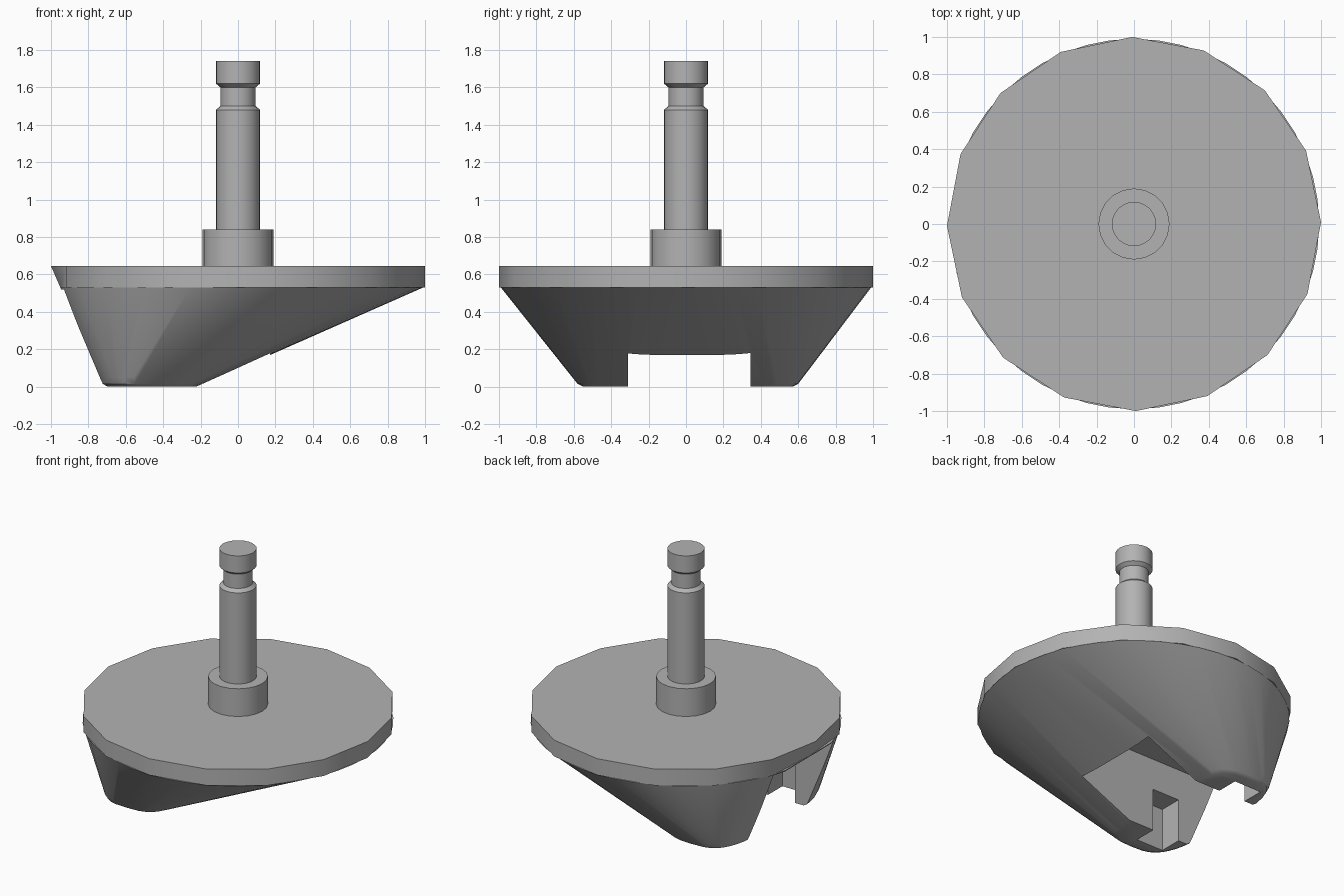
import bpy
import bmesh
from math import cos, sin, tau, radians, copysign

if "Cube" in bpy.data.objects:
    bpy.data.objects.remove(bpy.data.objects["Cube"], do_unlink=True)

GREY = (0.45, 0.45, 0.45, 1)
metal = bpy.data.materials.new("plain_grey")
metal.diffuse_color = GREY
metal.use_nodes = True
metal.node_tree.nodes["Principled BSDF"].inputs["Base Color"].default_value = GREY

RIM_Z = 0.53      # underside of the round plate
PLATE_Z = 0.645   # top of the round plate
EDGE_X = -0.95    # the lower rim is trimmed here


def make_object(name, bm):
    bmesh.ops.recalc_face_normals(bm, faces=bm.faces[:])
    mesh = bpy.data.meshes.new(name)
    bm.to_mesh(mesh)
    bm.free()
    mesh.materials.append(metal)
    obj = bpy.data.objects.new(name, mesh)
    bpy.context.collection.objects.link(obj)
    return obj


def activate(obj):
    bpy.ops.object.select_all(action='DESELECT')
    obj.select_set(True)
    bpy.context.view_layer.objects.active = obj


def smooth(obj, angle=32):
    activate(obj)
    bpy.ops.object.shade_smooth_by_angle(angle=radians(angle))


def circle(radius, z, sides, turn=0.0):
    return [(radius * cos(tau * i / sides + turn),
             radius * sin(tau * i / sides + turn), z) for i in range(sides)]


def footprint(half_x, half_y, z, power=0.6, sides=40):
    """Rounded rectangle around the centre of the feet."""
    points = []
    for i in range(sides):
        c, s = cos(tau * i / sides), sin(tau * i / sides)
        points.append((-0.46 + half_x * copysign(abs(c) ** power, c),
                       0.01 + half_y * copysign(abs(s) ** power, s), z))
    return points


def loft(name, rings):
    bm = bmesh.new()
    loops = [[bm.verts.new(p) for p in ring] for ring in rings]
    for low, high in zip(loops, loops[1:]):
        n = len(low)
        for i in range(n):
            j = (i + 1) % n
            bm.faces.new((low[i], low[j], high[j], high[i]))
    bm.faces.new(loops[0][::-1])
    bm.faces.new(loops[-1])
    return make_object(name, bm)


def trim(points):
    return [(max(x, EDGE_X), y, z) for x, y, z in points]


def cut_box(target, low, high):
    bm = bmesh.new()
    bmesh.ops.create_cube(bm, size=1)
    for v in bm.verts:
        v.co = [a if c < 0 else b for c, a, b in zip(v.co, low, high)]
    cutter = make_object("cutter", bm)
    cutter.hide_render = True
    activate(target)
    mod = target.modifiers.new("cut", 'BOOLEAN')
    mod.operation = 'DIFFERENCE'
    mod.solver = 'EXACT'
    mod.object = cutter
    bpy.ops.object.modifier_apply(modifier=mod.name)
    bpy.data.objects.remove(cutter, do_unlink=True)


# Round plate with sixteen sides
plate = loft("round_plate", [trim(circle(1, RIM_Z, 16, 0.01)),
                             circle(1, PLATE_Z, 16, 0.01)])
smooth(plate)

# Skewed body that narrows from the plate to the feet
bm = bmesh.new()
for p in (trim(circle(0.99, RIM_Z, 48)) + footprint(0.29, 0.61, 0.05)
          + footprint(0.275, 0.59, 0.015) + footprint(0.25, 0.56, 0)):
    bm.verts.new(p)
hull = bmesh.ops.convex_hull(bm, input=bm.verts[:])
bmesh.ops.delete(bm, geom=[v for v in bm.verts if not v.link_faces], context='VERTS')
bmesh.ops.dissolve_limit(bm, angle_limit=0.01, verts=bm.verts[:], edges=bm.edges[:])
body = make_object("skewed_body", bm)

# Channel between the feet, and a pocket in the inner wall of each foot
cut_box(body, (-1.3, -0.31, -0.2), (0.17, 0.345, RIM_Z - 0.01))
cut_box(body, (-0.63, -0.47, -0.2), (-0.42, -0.2, 0.3))
cut_box(body, (-0.63, 0.2, -0.2), (-0.42, 0.5, 0.3))
smooth(body)

# Collar and grooved stem
collar = loft("collar", [circle(0.19, z, 20) for z in (PLATE_Z - 0.02, 0.84)])
smooth(collar)
stem_profile = [(0.118, 0.8), (0.118, 1.48), (0.094, 1.5),
                (0.094, 1.6), (0.118, 1.62), (0.118, 1.74)]
stem = loft("grooved_stem", [circle(r, z, 24) for r, z in stem_profile])
smooth(stem)
